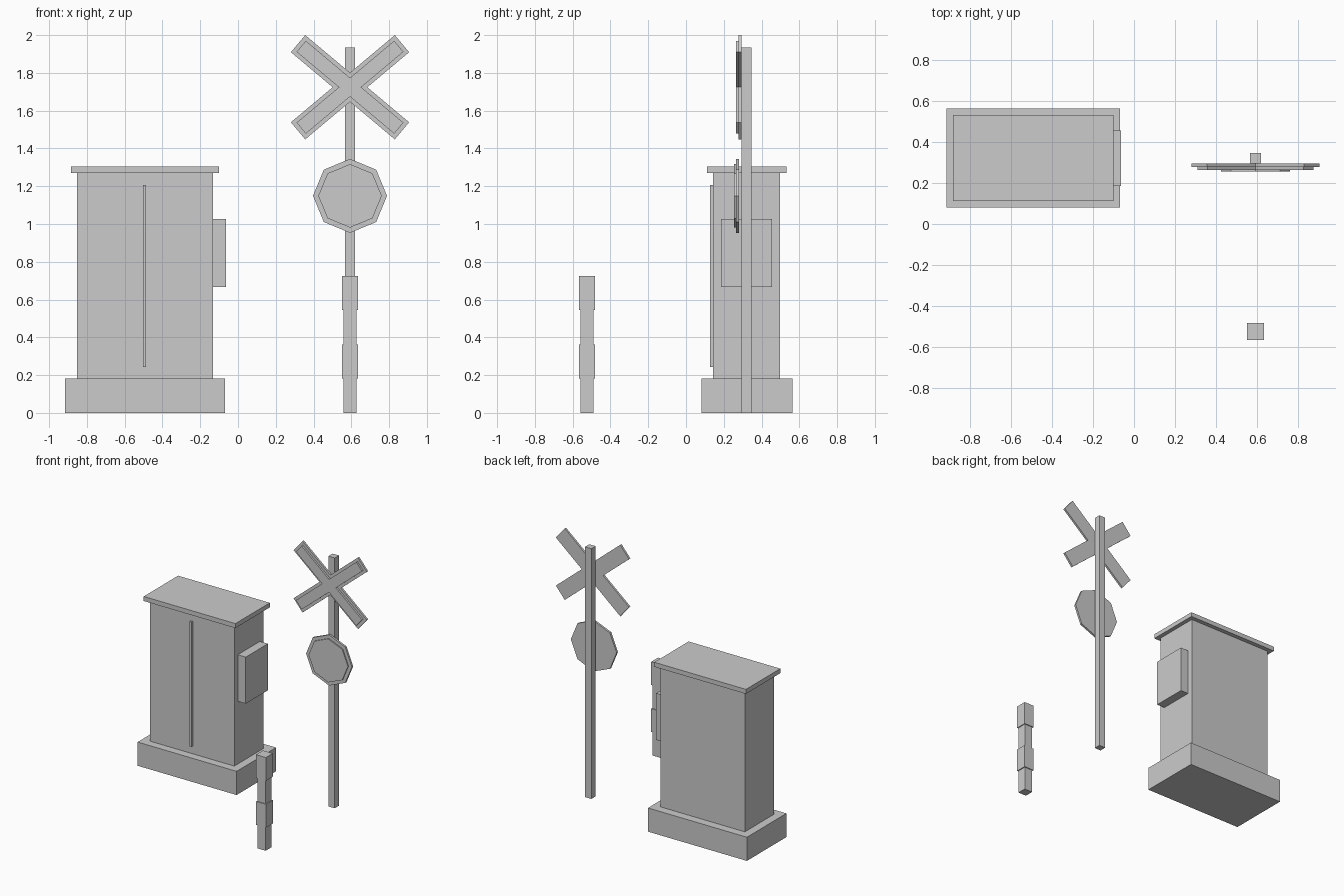
import bpy, math

if "Cube" in bpy.data.objects:
    bpy.data.objects.remove(bpy.data.objects["Cube"])

grey = bpy.data.materials.new("light_grey")
grey.diffuse_color = (0.6, 0.6, 0.6, 1)
grey.use_nodes = True
grey.node_tree.nodes["Principled BSDF"].inputs["Base Color"].default_value = grey.diffuse_color


def mesh_object(name, verts, faces):
    mesh = bpy.data.meshes.new(name)
    mesh.from_pydata(verts, [], faces)
    mesh.materials.append(grey)
    obj = bpy.data.objects.new(name, mesh)
    bpy.context.collection.objects.link(obj)
    return obj


def plate(name, outline, y0, y1):
    """Extrude a counter-clockwise (x, z) outline from front y0 to back y1."""
    n = len(outline)
    verts = [(x, y, z) for y in (y0, y1) for x, z in outline]
    faces = [list(range(n)), list(range(2 * n - 1, n - 1, -1))]
    faces += [[i, i + n, (i + 1) % n + n, (i + 1) % n] for i in range(n)]
    return mesh_object(name, verts, faces)


def box(name, x0, x1, y0, y1, z0, z1):
    return plate(name, [(x0, z0), (x1, z0), (x1, z1), (x0, z1)], y0, y1)


def cross_outline(cx, cz, half_len, half_wid, angle):
    """X-shaped outline: four arms with a notch between neighbours."""
    pts = []
    dx, dz = half_wid / math.sin(angle), half_wid / math.cos(angle)
    arms = (angle, math.pi - angle, math.pi + angle, -angle)
    notches = ((0, dz), (-dx, 0), (0, -dz), (dx, 0))
    for a, (nx, nz) in zip(arms, notches):
        c, s = math.cos(a), math.sin(a)
        for side in (-half_wid, half_wid):
            pts.append((cx + half_len * c - side * s, cz + half_len * s + side * c))
        pts.append((cx + nx, cz + nz))
    return pts


def octagon(cx, cz, r):
    return [(cx + r * math.cos(i * math.pi / 4), cz + r * math.sin(i * math.pi / 4))
            for i in range(8)]


# Equipment cabinet
box("cabinet_base", -0.915, -0.069, 0.081, 0.563, 0, 0.183)
box("cabinet_body", -0.852, -0.132, 0.143, 0.498, 0.183, 1.27)
box("cabinet_roof", -0.884, -0.10, 0.111, 0.531, 1.27, 1.305)
box("door_seam", -0.503, -0.487, 0.127, 0.143, 0.243, 1.207)
box("side_box", -0.132, -0.064, 0.186, 0.456, 0.667, 1.027)

# Sign post with crossing sign and octagonal sign
PX = 0.593
box("sign_post", PX - 0.027, PX + 0.027, 0.295, 0.347, 0, 1.934)
tilt = math.radians(40)
plate("cross_back", cross_outline(PX, 1.724, 0.359, 0.059, tilt), 0.279, 0.295)
plate("cross_front", cross_outline(PX, 1.724, 0.337, 0.038, tilt), 0.264, 0.279)
plate("octagon_back", octagon(PX, 1.149, 0.196), 0.264, 0.28)
plate("octagon_front", octagon(PX, 1.149, 0.168), 0.255, 0.264)

# Marker bollard with two raised bands
BY = -0.524
box("bollard_core", PX - 0.035, PX + 0.035, BY - 0.035, BY + 0.035, 0, 0.72)
for label, z0, z1 in (("lower", 0.183, 0.363), ("upper", 0.545, 0.725)):
    box("bollard_band_" + label, PX - 0.042, PX + 0.042, BY - 0.042, BY + 0.042, z0, z1)
